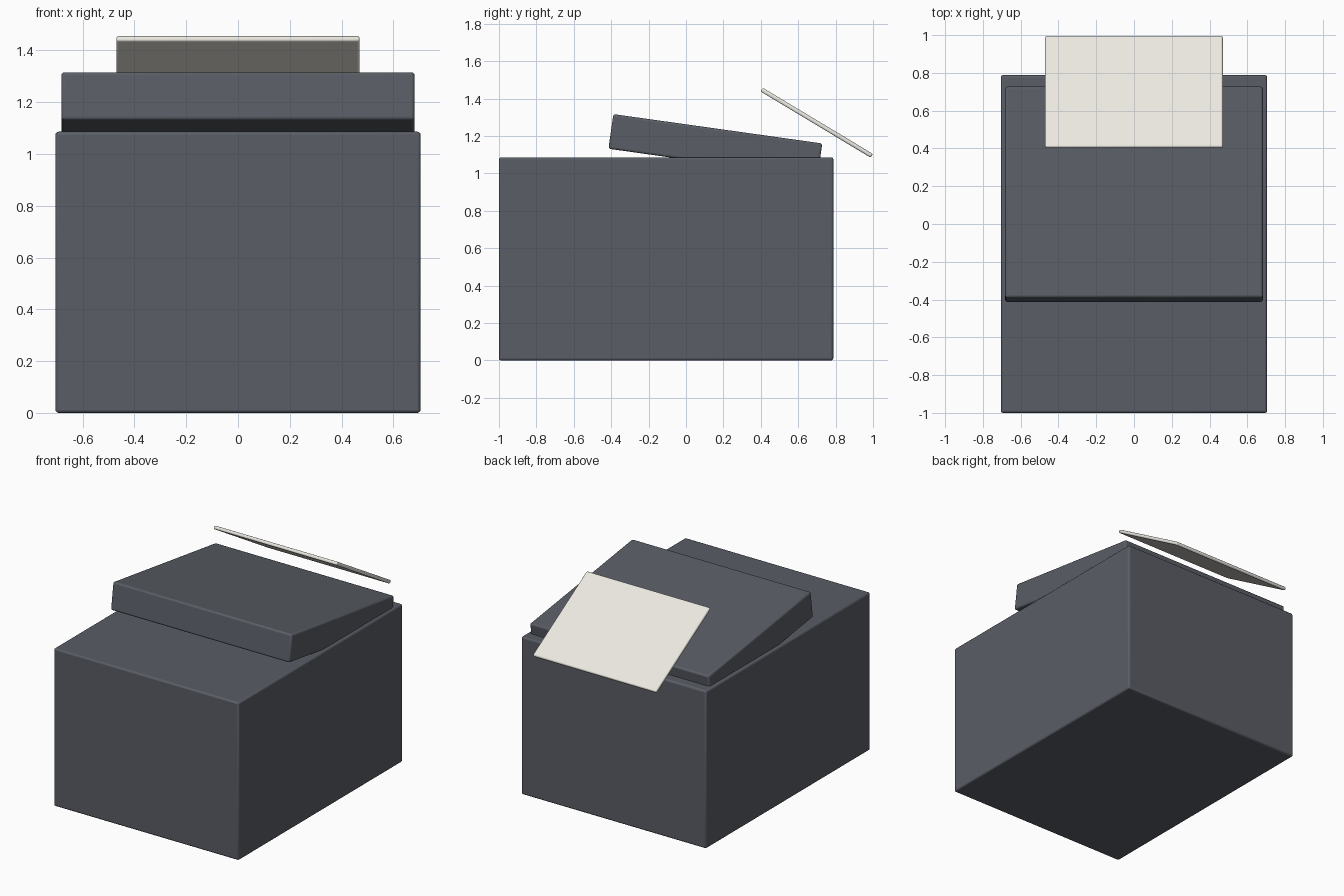
import bpy
from math import radians

if "Cube" in bpy.data.objects:
    bpy.data.objects.remove(bpy.data.objects["Cube"])


def rounded_box(name, size, center, tilt, bevel, color):
    bpy.ops.mesh.primitive_cube_add(size=1, location=center, rotation=(radians(tilt), 0, 0))
    ob = bpy.context.object
    ob.name = name
    ob.scale = size
    bpy.ops.object.transform_apply(location=False, rotation=False, scale=True)
    mod = ob.modifiers.new("soft_edges", 'BEVEL')
    mod.width = bevel
    mod.segments = 3
    bpy.ops.object.shade_smooth_by_angle(angle=radians(35))
    mat = bpy.data.materials.new(name + "_colour")
    mat.diffuse_color = color
    mat.use_nodes = True
    mat.node_tree.nodes["Principled BSDF"].inputs["Base Color"].default_value = mat.diffuse_color
    ob.data.materials.append(mat)
    return ob


GREY = (0.10, 0.11, 0.13, 1)
PAPER = (0.83, 0.81, 0.75, 1)

# main cabinet
rounded_box("body", (1.41, 1.788, 1.086), (0, -0.106, 0.543), 0, 0.012, GREY)
# tilted lid, rear edge sunk into the cabinet
rounded_box("lid", (1.364, 1.128, 0.187), (0, 0.157, 1.146), -8, 0.012, GREY)
# sloping sheet behind the lid
rounded_box("sheet", (0.94, 0.688, 0.023), (0, 0.699, 1.271), -31, 0.009, PAPER)
